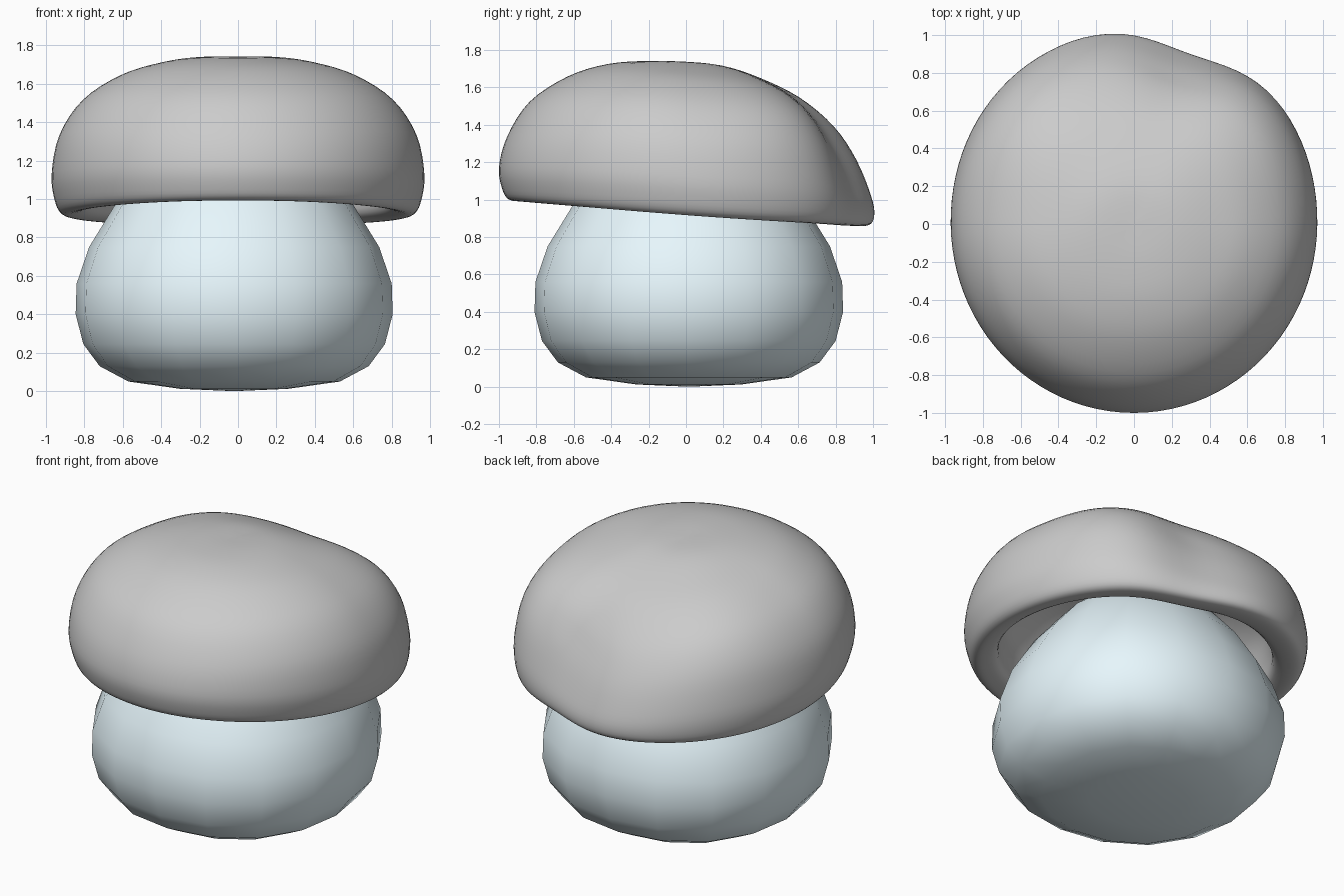
import bpy, bmesh, math

if "Cube" in bpy.data.objects:
    bpy.data.objects.remove(bpy.data.objects["Cube"])


def loft(name, rings, top, bottom):
    """Skin a stack of closed rings, closing both ends with a fan."""
    bm = bmesh.new()
    loops = [[bm.verts.new(p) for p in ring] for ring in rings]
    n = len(loops[0])
    for a, b in zip(loops, loops[1:]):
        for i in range(n):
            j = (i + 1) % n
            bm.faces.new((a[i], b[i], b[j], a[j]))
    for pole, ring in ((top, loops[0]), (bottom, loops[-1])):
        v = bm.verts.new(pole)
        for i in range(n):
            bm.faces.new((v, ring[i], ring[(i + 1) % n]))
    bmesh.ops.recalc_face_normals(bm, faces=bm.faces)
    for f in bm.faces:
        f.smooth = True
    me = bpy.data.meshes.new(name)
    bm.to_mesh(me)
    bm.free()
    ob = bpy.data.objects.new(name, me)
    bpy.context.collection.objects.link(ob)
    return ob


def spline(pts, steps):
    """Catmull-Rom curve through the points."""
    out = []
    for i in range(len(pts) - 1):
        p = [pts[min(max(i + k, 0), len(pts) - 1)] for k in (-1, 0, 1, 2)]
        for s in range(steps):
            t = s / steps
            out.append([0.5 * (2 * b + (c - a) * t + (2 * a - 5 * b + 4 * c - d) * t * t
                               + (3 * b - a - 3 * c + d) * t ** 3)
                        for a, b, c, d in zip(*p)])
    out.append(list(pts[-1]))
    return out


# Cap: hollow tilted dome; each row is r, z at the front, side and back
profile = [
    (0, 1.735, 0, 1.735, 0, 1.735),
    (0.20, 1.742, 0.22, 1.735, 0.20, 1.715),
    (0.42, 1.725, 0.42, 1.70, 0.40, 1.65),
    (0.63, 1.66, 0.62, 1.635, 0.62, 1.54),
    (0.835, 1.525, 0.81, 1.51, 0.81, 1.38),
    (0.955, 1.34, 0.93, 1.33, 0.935, 1.20),
    (1.00, 1.17, 0.97, 1.13, 1.01, 1.02),
    (0.98, 1.05, 0.955, 1.00, 1.028, 0.92),
    (0.945, 1.00, 0.92, 0.93, 1.00, 0.865),
    (0.88, 0.995, 0.86, 0.92, 0.91, 0.865),
    (0.80, 1.02, 0.79, 0.96, 0.82, 0.90),
    (0.78, 1.12, 0.78, 1.08, 0.79, 1.00),
    (0.74, 1.30, 0.72, 1.27, 0.71, 1.16),
    (0.50, 1.50, 0.48, 1.47, 0.45, 1.39),
    (0, 1.57, 0, 1.57, 0, 1.57),
]


def blend(front, side, back, s):
    return side + (back - front) / 2 * s + ((front + back) / 2 - side) * s * s


STEPS = 4
rings = []
for k, (fr, fz, sr, sz, br, bz) in enumerate(spline(profile, STEPS)[1:-1], 1):
    row = k / STEPS
    swell = math.exp(-0.5 * ((row - 4.6) / 1.3) ** 2) + 0.8 * math.exp(-0.5 * ((row - 12) / 0.9) ** 2)
    ring = []
    for i in range(96):
        a = math.tau * i / 96
        s, c = math.sin(a), math.cos(a)
        r, z = blend(fr, sr, br, s), blend(fz, sz, bz, s)
        # fuller shoulders at the back corners
        corner = 4 * s * s * c * c if s > 0 else 0
        r += 0.02 * corner * swell
        z += 0.055 * corner * swell
        # shallow dent at the back right
        dent = math.exp(-0.5 * ((a - math.radians(72)) / 0.23) ** 2)
        r *= 1 - dent * (0.068 * min(1, r * r * 1.3) + 0.03 * swell)
        ring.append((r * c, r * s, z))
    rings.append(ring)
loft("cap", rings, (0, 0, 1.735), (0, 0, 1.57))

# Stem: coarse, slightly squarish egg with a flattened foot
stem_profile = [(0.28, 1.31), (0.46, 1.16), (0.62, 0.97), (0.755, 0.75), (0.82, 0.56),
                (0.825, 0.40), (0.785, 0.245), (0.70, 0.13), (0.55, 0.05), (0.28, 0.012)]
rings = []
for r, z in stem_profile:
    ring = []
    for i in range(16):
        a = math.tau * i / 16
        q = r * (1 + 0.03 * math.sin(2 * a) ** 2)
        ring.append((-0.02 + q * math.cos(a), 0.015 + q * math.sin(a), z))
    rings.append(ring)
stem = loft("stem", rings, (-0.02, 0.015, 1.36), (-0.02, 0.015, 0))
mat = bpy.data.materials.new("pale_blue")
mat.diffuse_color = (0.80, 0.93, 0.98, 1)
mat.use_nodes = True
mat.node_tree.nodes["Principled BSDF"].inputs["Base Color"].default_value = mat.diffuse_color
stem.data.materials.append(mat)
